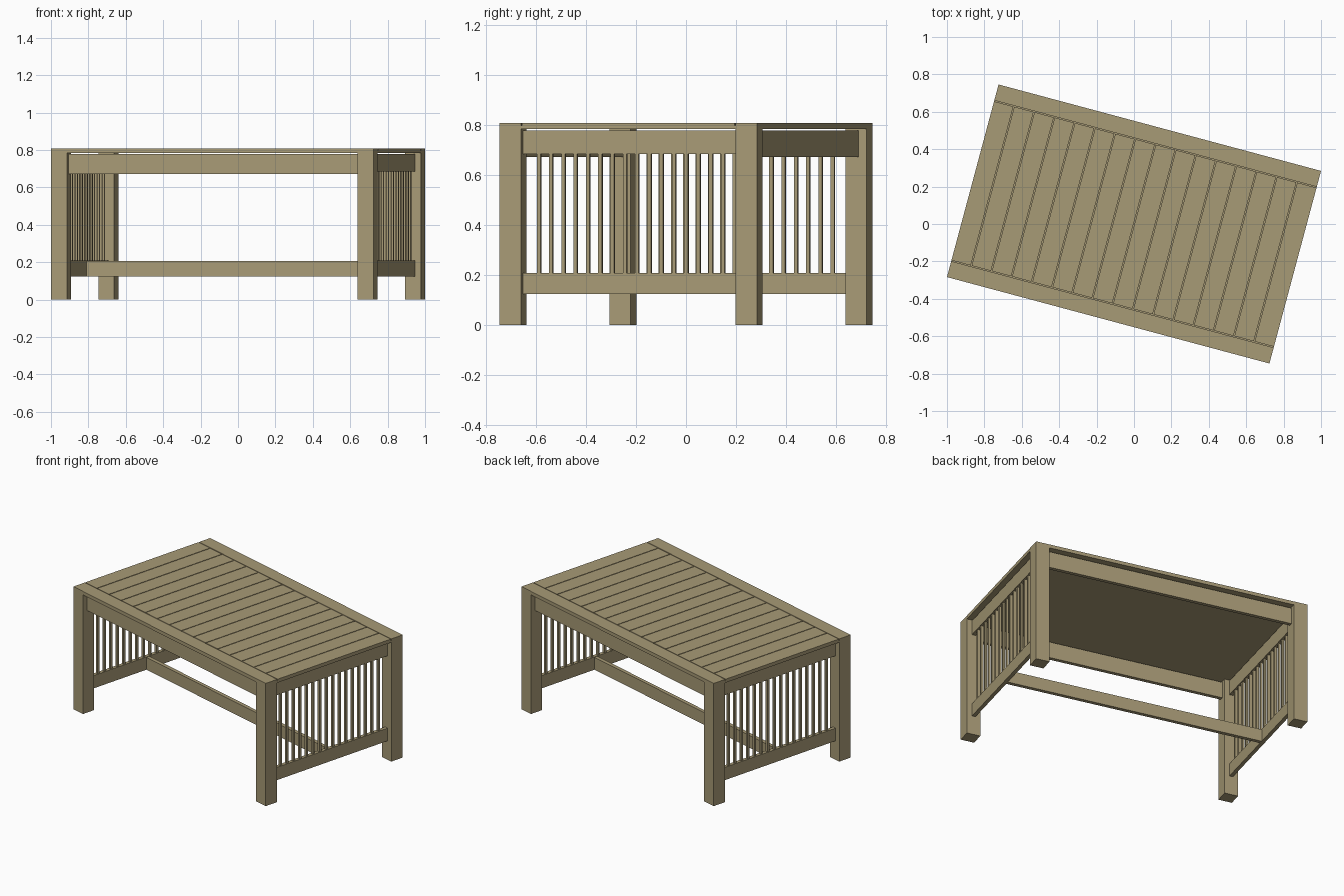
import bpy
from math import radians
from mathutils import Matrix, Vector

if "Cube" in bpy.data.objects:
    bpy.data.objects.remove(bpy.data.objects["Cube"])

LENGTH, WIDTH = 1.785, 1.066
TOP, SLAB_BOTTOM = 0.808, 0.785
LEG = 0.088
INSET, THICK = 0.033, 0.024
TURN = Matrix.Rotation(radians(-15), 4, "Z")   # the table stands at an angle
HX, HY = LENGTH / 2, WIDTH / 2

wood = bpy.data.materials.new("olive_wood")
wood.use_nodes = True
colour = (0.39, 0.325, 0.182, 1)
wood.diffuse_color = colour
wood.node_tree.nodes["Principled BSDF"].inputs["Base Color"].default_value = colour


def box(name, low, high):
    """Box between two corners in the table's own axes."""
    low, high = Vector(low), Vector(high)
    bpy.ops.mesh.primitive_cube_add(size=1)
    ob = bpy.context.object
    ob.name = ob.data.name = name
    ob.data.transform(Matrix.Translation((low + high) / 2) @ Matrix.Diagonal((*(high - low), 1)))
    ob.matrix_world = TURN
    ob.data.materials.append(wood)
    return ob


# Tabletop: base slab, two border boards and cross planks with fine grooves
GROOVE, SEAM = 0.005, 0.798
box("tabletop_base", (-HX, -HY, SLAB_BOTTOM), (HX, HY, SEAM))
inner = HY - LEG
for side, y0, y1 in (("front", -HY, -inner), ("back", inner, HY)):
    box(f"{side}_border_board", (-HX, y0, SEAM), (HX, y1, TOP))
PLANKS = 16
pitch = (LENGTH + GROOVE) / PLANKS
for i in range(PLANKS):
    x = -HX + i * pitch
    box(f"plank_{i + 1}", (x, -inner + GROOVE, SEAM), (x + pitch - GROOVE, inner - GROOVE, TOP))

# Legs, flush with the corners
for xs, xname in ((-1, "right"), (1, "left")):
    for ys, yname in ((-1, "front"), (1, "back")):
        xa, xb = sorted((xs * HX, xs * (HX - LEG)))
        ya, yb = sorted((ys * HY, ys * (HY - LEG)))
        box(f"{yname}_{xname}_leg", (xa, ya, 0), (xb, yb, SLAB_BOTTOM))

# Long aprons
APRON_TOP = 0.779
for s, name in ((-1, "front"), (1, "back")):
    ya, yb = sorted((s * (HY - INSET), s * (HY - INSET - THICK)))
    box(f"{name}_apron", (-HX + LEG, ya, 0.672), (HX - LEG, yb, APRON_TOP))

# End panels: upper rail, lower rail and slats
SLATS, SLAT, SLAT_PITCH = 16, 0.015, 0.0509
RAIL_LOW, RAIL_HIGH, UPPER = 0.125, 0.209, 0.685
for s, name in ((-1, "right"), (1, "left")):
    xa, xb = sorted((s * (HX - INSET), s * (HX - INSET - THICK)))
    box(f"{name}_upper_rail", (xa, -inner, UPPER), (xb, inner, APRON_TOP))
    box(f"{name}_lower_rail", (xa, -inner, RAIL_LOW), (xb, inner, RAIL_HIGH))
    xm = (xa + xb) / 2
    for i in range(SLATS):
        y = (i - (SLATS - 1) / 2) * SLAT_PITCH
        box(f"{name}_slat_{i + 1}", (xm - SLAT / 2, y - SLAT / 2, RAIL_HIGH),
            (xm + SLAT / 2, y + SLAT / 2, UPPER))

# Central stretcher between the lower rails
reach = HX - INSET - THICK
box("stretcher", (-reach, -THICK / 2, RAIL_LOW), (reach, THICK / 2, RAIL_HIGH - 0.003))
